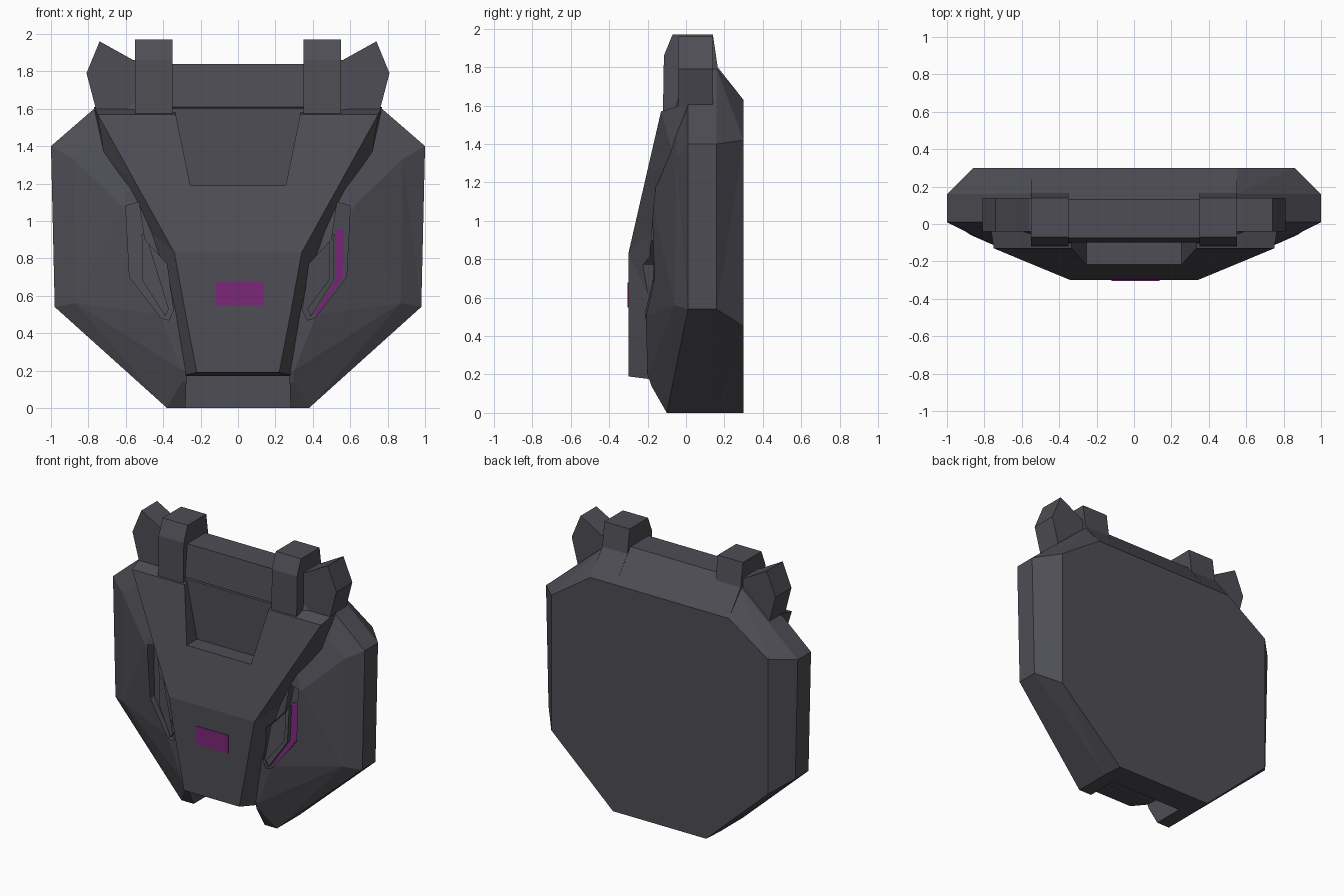
import bpy, bmesh

if "Cube" in bpy.data.objects:
    bpy.data.objects.remove(bpy.data.objects["Cube"])


def material(name, rgb):
    m = bpy.data.materials.new(name)
    m.diffuse_color = (*rgb, 1)
    m.use_nodes = True
    m.node_tree.nodes["Principled BSDF"].inputs["Base Color"].default_value = m.diffuse_color
    return m


GREY = material("dark grey", (0.075, 0.075, 0.09))
PURPLE = material("purple", (0.2, 0.02, 0.19))


def make(name, bm, mat=GREY):
    bmesh.ops.triangulate(bm, faces=bm.faces[:])
    bmesh.ops.recalc_face_normals(bm, faces=bm.faces[:])
    me = bpy.data.meshes.new(name)
    bm.to_mesh(me)
    bm.free()
    me.materials.append(mat)
    ob = bpy.data.objects.new(name, me)
    bpy.context.collection.objects.link(ob)
    return ob


def loft(name, rings):
    """Skin symmetric rings; each ring is its right half, bottom to top."""
    bm = bmesh.new()
    n = len(rings[0])
    loops = []
    for r in rings:
        pts = list(r) + [(-x, y, z) for x, y, z in reversed(r)]
        loops.append([bm.verts.new(p) for p in pts])
    for a, b in zip(loops, loops[1:]):
        for i in range(2 * n):
            j = (i + 1) % (2 * n)
            bm.faces.new((a[i], a[j], b[j], b[i]))
    for c in (loops[0], loops[-1]):
        for i in range(n - 1):
            bm.faces.new((c[i], c[i + 1], c[-2 - i], c[-1 - i]))
    return make(name, bm)


def prism(name, pts, front, back, side=1, mat=GREY):
    """Extrude an x,z outline between two depths (numbers or functions of x,z)."""
    def depth(d, p):
        return d(*p) if callable(d) else d
    bm = bmesh.new()
    a = [bm.verts.new((side * p[0], depth(front, p), p[1])) for p in pts]
    b = [bm.verts.new((side * p[0], depth(back, p), p[1])) for p in pts]
    bm.faces.new(a)
    bm.faces.new(b)
    for i in range(len(pts)):
        j = (i + 1) % len(pts)
        bm.faces.new((a[i], a[j], b[j], b[i]))
    return make(name, bm, mat)


def beam(name, profile, x0, x1):
    """Extrude a y,z profile along x."""
    bm = bmesh.new()
    a = [bm.verts.new((x0, y, z)) for y, z in profile]
    b = [bm.verts.new((x1, y, z)) for y, z in profile]
    bm.faces.new(a)
    bm.faces.new(b)
    for i in range(len(profile)):
        j = (i + 1) % len(profile)
        bm.faces.new((a[i], a[j], b[j], b[i]))
    return make(name, bm)


def cut(ob, cutters):
    bpy.context.view_layer.objects.active = ob
    for c in cutters:
        m = ob.modifiers.new("cut", 'BOOLEAN')
        m.operation = 'DIFFERENCE'
        m.solver = 'EXACT'
        m.object = c
        bpy.ops.object.modifier_apply(modifier=m.name)


# Bevelled octagonal body, back to front
body = loft("body", [
    [(0.37, 0.30, 0), (0.86, 0.30, 0.45), (0.86, 0.30, 1.42), (0.55, 0.30, 1.63)],
    [(0.38, 0.16, 0), (0.98, 0.16, 0.54), (1.00, 0.16, 1.40), (0.55, 0.16, 1.79)],
    [(0.38, -0.10, 0), (0.98, 0.01, 0.54), (1.00, 0.01, 1.40), (0.55, 0.01, 1.79)],
    [(0.30, -0.18, 0.14), (0.87, -0.06, 0.56), (0.88, -0.05, 1.33), (0.52, -0.05, 1.63)],
    [(0.30, -0.20, 0.20), (0.42, -0.21, 0.50), (0.62, -0.17, 1.08), (0.40, -0.10, 1.60)],
])

# Raised centre mask, front to back
rim = [(0.31, -0.14, 0.17), (0.37, -0.14, 0.50), (0.51, -0.13, 0.98),
       (0.71, -0.06, 1.32), (0.77, 0.0, 1.61)]
mask = loft("mask", [
    [(0.22, -0.30, 0.19), (0.28, -0.30, 0.50), (0.34, -0.30, 0.83),
     (0.56, -0.209, 1.227), (0.75, -0.13, 1.57)],
    rim,
    [(x * 0.97, 0.08, z) for x, y, z in rim],
])


# Recesses: forehead, chin notch and eye sockets
def socket_floor(x, z):
    return -0.17 + 0.05 * (z - 0.5) + 0.25 * (x - 0.42)


forehead = prism("forehead_cutter",
                 [(-0.255, 1.19), (0.255, 1.19), (0.36, 1.70), (-0.36, 1.70)], -0.5, -0.1)
chin = prism("chin_cutter",
             [(-0.285, -0.1), (0.285, -0.1), (0.275, 0.175), (-0.275, 0.175)], -0.5, 0.12)
eye_outline = [(0.345, 0.52), (0.38, 0.77), (0.50, 0.90), (0.53, 1.10),
               (0.60, 1.08), (0.58, 0.70), (0.41, 0.48), (0.37, 0.47)]
sockets = [prism("socket_cutter", eye_outline, -0.5, socket_floor, s) for s in (1, -1)]
cut(body, [forehead, chin] + sockets)
cut(mask, [forehead] + sockets)
for c in [forehead, chin] + sockets:
    bpy.data.objects.remove(c)

# Crossbar between the posts, sloping down behind
beam("crossbar", [(-0.10, 1.61), (-0.075, 1.84), (0.13, 1.84), (0.295, 1.635), (0.1, 1.55)],
     -0.36, 0.36)

post_profile = [(0.0, 1.5), (-0.12, 1.57), (-0.115, 1.86), (-0.07, 1.97),
                (0.14, 1.97), (0.165, 1.80), (0.295, 1.635), (0.2, 1.5)]
ear_outline = [(0.53, 1.58), (0.53, 1.86), (0.56, 1.86), (0.74, 1.96), (0.81, 1.79), (0.755, 1.58)]
lid_outline = [(0.49, 0.92), (0.515, 0.93), (0.51, 0.68), (0.39, 0.49), (0.37, 0.53), (0.49, 0.69)]

for s, label in ((1, "right"), (-1, "left")):
    beam(label + "_post", post_profile, s * 0.35, s * 0.55)
    prism(label + "_ear", ear_outline, -0.04, 0.14, s)
    # Raised lid edge inside the eye socket
    prism(label + "_eye_rim", lid_outline, lambda x, z: socket_floor(x, z) - 0.03,
          lambda x, z: socket_floor(x, z) + 0.01, s)

# Purple eye strip (one side only) and front plate
prism("eye_strip", [(0.52, 0.95), (0.565, 0.96), (0.562, 0.70), (0.43, 0.50),
                    (0.405, 0.50), (0.518, 0.68)],
      lambda x, z: socket_floor(x, z) - 0.007, lambda x, z: socket_floor(x, z) + 0.002,
      1, PURPLE)
prism("front_plate", [(-0.12, 0.55), (0.135, 0.55), (0.135, 0.68), (-0.12, 0.68)],
      -0.304, -0.297, 1, PURPLE)
